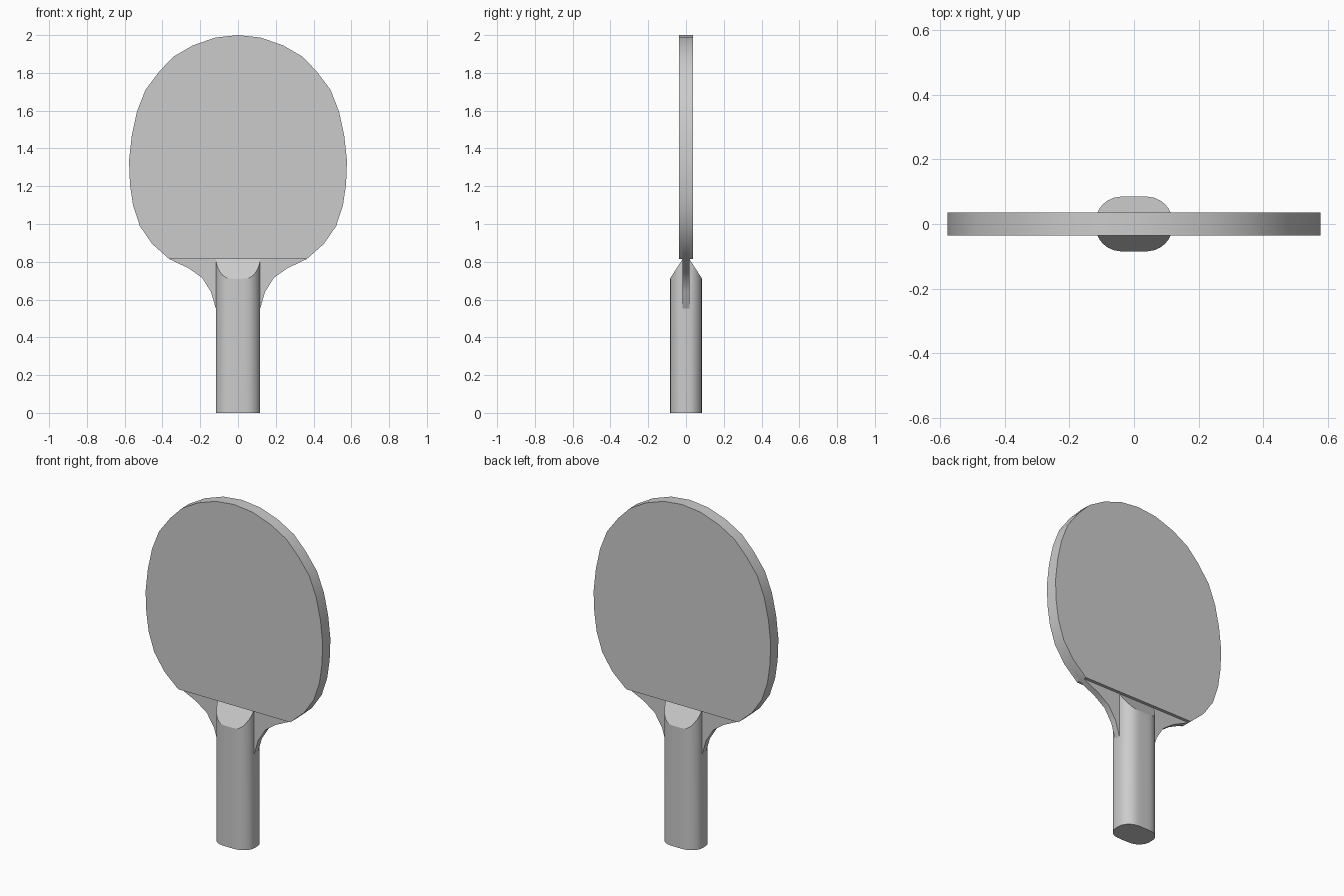
import bpy, bmesh, math

if "Cube" in bpy.data.objects:
    bpy.data.objects.remove(bpy.data.objects["Cube"])

# Right half of the blade outline (x, z), top to rubber edge
HEAD = [(0, 2.0), (0.12, 1.987), (0.24, 1.945), (0.34, 1.887), (0.415, 1.81),
        (0.49, 1.71), (0.535, 1.595), (0.562, 1.47), (0.577, 1.335), (0.572, 1.21),
        (0.556, 1.10), (0.52, 0.99), (0.455, 0.895), (0.365, 0.815)]
# Concave shoulders running down into the handle
NECK = [(0.26, 0.765), (0.19, 0.715), (0.143, 0.64), (0.118, 0.555), (0.11, 0.545)]
WOOD, RUBBER = 0.018, 0.036
DEPTH, TOP, SHOULDER = 0.085, 0.815, 0.71


def finish(name, bm):
    bmesh.ops.recalc_face_normals(bm, faces=bm.faces)
    mesh = bpy.data.meshes.new(name)
    bm.to_mesh(mesh)
    bm.free()
    obj = bpy.data.objects.new(name, mesh)
    bpy.context.collection.objects.link(obj)
    bpy.ops.object.select_all(action='DESELECT')
    obj.select_set(True)
    bpy.context.view_layer.objects.active = obj
    bpy.ops.object.shade_smooth_by_angle(angle=math.radians(30))
    return obj


def slab(name, half, y0, y1):
    """Mirror a half outline in x and extrude it from y0 to y1."""
    outline = half + [(-x, z) for x, z in reversed(half) if x > 0]
    bm = bmesh.new()
    face = bm.faces.new([bm.verts.new((x, y0, z)) for x, z in outline])
    ext = bmesh.ops.extrude_face_region(bm, geom=[face])
    for v in ext["geom"]:
        if isinstance(v, bmesh.types.BMVert):
            v.co.y = y1
    return finish(name, bm)


# Wooden core with a rubber sheet on each side
slab("wood_blade", HEAD + NECK, -WOOD, WOOD)
slab("front_rubber", HEAD, -RUBBER, -WOOD)
slab("back_rubber", HEAD, WOOD, RUBBER)

# Handle: rounded section, top bevelled down from the wood on both faces
quarter = [(0.117, WOOD), (0.114, 0.034), (0.107, 0.048), (0.096, 0.061),
           (0.081, 0.073), (0.063, 0.081), (0.042, 0.0845), (0.02, DEPTH)]
back = quarter + [(-x, y) for x, y in reversed(quarter)]
ring = back + [(-x, -y) for x, y in back]
slope = (TOP - SHOULDER) / (DEPTH - WOOD)
bm = bmesh.new()
low = [bm.verts.new((x, y, 0)) for x, y in ring]
high = [bm.verts.new((x, y, TOP - (abs(y) - WOOD) * slope)) for x, y in ring]
n, h = len(ring), len(back)
for i in range(n):
    j = (i + 1) % n
    bm.faces.new((low[i], low[j], high[j], high[i]))
bm.faces.new(low)
bm.faces.new(high[:h])
bm.faces.new(high[h:])
bm.faces.new((high[0], high[h - 1], high[h], high[-1]))
finish("handle", bm)
